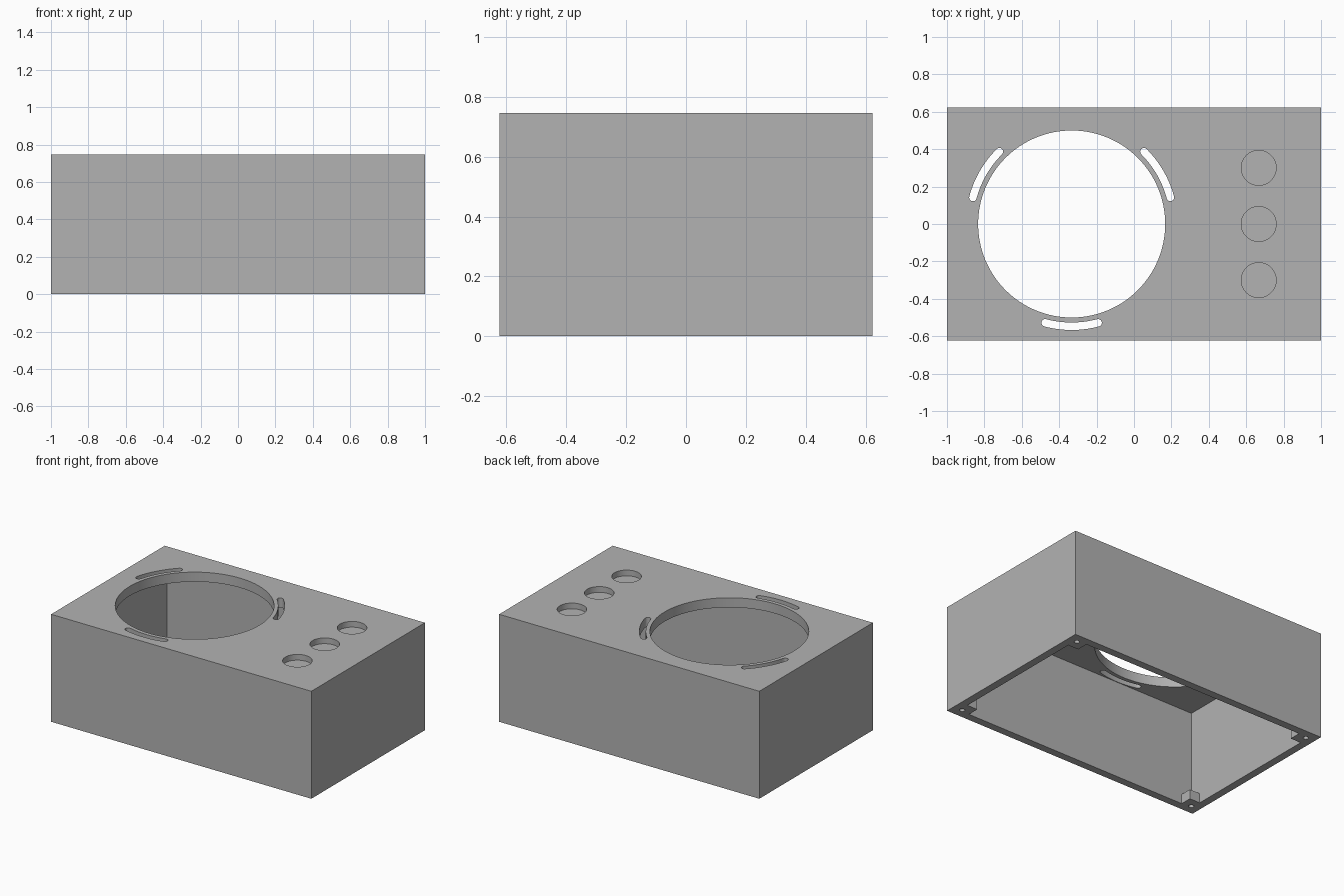
import bpy, bmesh
from math import cos, sin, pi, radians

if "Cube" in bpy.data.objects:
    bpy.data.objects.remove(bpy.data.objects["Cube"], do_unlink=True)

HX, HY, H = 1.0, 0.6233, 0.7467      # half length, half depth, height
WALL, TOP = 0.0533, 0.0667           # side wall and top plate thickness
POST, POST_H = 0.1333, 0.0667        # corner screw post size and height
CX = -0.3333                         # centre of the large opening

grey = bpy.data.materials.new("grey plastic")
grey.use_nodes = True
grey.diffuse_color = (0.45, 0.45, 0.45, 1)
grey.node_tree.nodes["Principled BSDF"].inputs["Base Color"].default_value = (0.45, 0.45, 0.45, 1)


def prism(name, outline, z0, z1):
    """Upright prism from a counter-clockwise outline."""
    bm = bmesh.new()
    base = bm.faces.new([bm.verts.new((x, y, z0)) for x, y in outline])
    up = bmesh.ops.extrude_face_region(bm, geom=[base], use_keep_orig=True)["geom"]
    for v in up:
        if isinstance(v, bmesh.types.BMVert):
            v.co.z = z1
    bmesh.ops.recalc_face_normals(bm, faces=bm.faces)
    mesh = bpy.data.meshes.new(name)
    bm.to_mesh(mesh)
    bm.free()
    mesh.materials.append(grey)
    ob = bpy.data.objects.new(name, mesh)
    bpy.context.collection.objects.link(ob)
    return ob


def rect(x, y):
    return [(-x, -y), (x, -y), (x, y), (-x, y)]


def arc(cx, cy, r, a0, a1, n):
    """Points on an arc, angles in degrees."""
    return [(cx + r * cos(radians(a0 + (a1 - a0) * i / n)),
             cy + r * sin(radians(a0 + (a1 - a0) * i / n))) for i in range(n + 1)]


def circle(cx, cy, r, n):
    return arc(cx, cy, r, 0, 360, n)[:-1]


def slot(mid, r=0.5467, w=0.02, half=15):
    """Curved slot with round ends, around the large opening."""
    a, b = mid - half, mid + half
    ends = [(CX + r * cos(radians(t)), r * sin(radians(t))) for t in (a, b)]
    return (arc(CX, 0, r + w, a, b, 16)
            + arc(*ends[1], w, b, b + 180, 8)[1:-1]
            + arc(CX, 0, r - w, b, a, 16)
            + arc(*ends[0], w, a + 180, a + 360, 8)[1:-1])


def cut(ob, outline, z0, z1):
    cutter = prism("cutter", outline, z0, z1)
    cutter.hide_render = True
    mod = ob.modifiers.new("cut", "BOOLEAN")
    mod.operation, mod.solver, mod.object = "DIFFERENCE", "EXACT", cutter
    bpy.ops.object.modifier_apply(modifier=mod.name)
    bpy.data.objects.remove(cutter, do_unlink=True)


# Outer block
case = prism("speaker_case", rect(HX, HY), 0, H)
bpy.context.view_layer.objects.active = case
case.select_set(True)

# Hollow inside, open at the bottom, leaving a square post in each corner
ix, iy = HX - WALL, HY - WALL
px, py = HX - POST, HY - POST
cross = [(-px, -iy), (px, -iy), (px, -py), (ix, -py), (ix, py), (px, py),
         (px, iy), (-px, iy), (-px, py), (-ix, py), (-ix, -py), (-px, -py)]
cut(case, rect(ix, iy), POST_H, H - TOP)
cut(case, cross, -0.1, POST_H + 0.1)

# Large round opening with three curved slots around it
cut(case, circle(CX, 0, 0.5, 128), H - 0.2, H + 0.1)
for angle in (30, 150, 270):
    cut(case, slot(angle), H - 0.2, H + 0.1)

# Three shallow round recesses in the top
for y in (-0.3, 0, 0.3):
    cut(case, circle(0.6667, y, 0.0933, 64), H - 0.04, H + 0.1)

# Screw holes in the corner posts
for sx in (-1, 1):
    for sy in (-1, 1):
        cut(case, circle(sx * (HX - POST / 2), sy * (HY - POST / 2), 0.017, 24), -0.1, 0.05)

bpy.ops.object.shade_smooth_by_angle(angle=radians(30))
